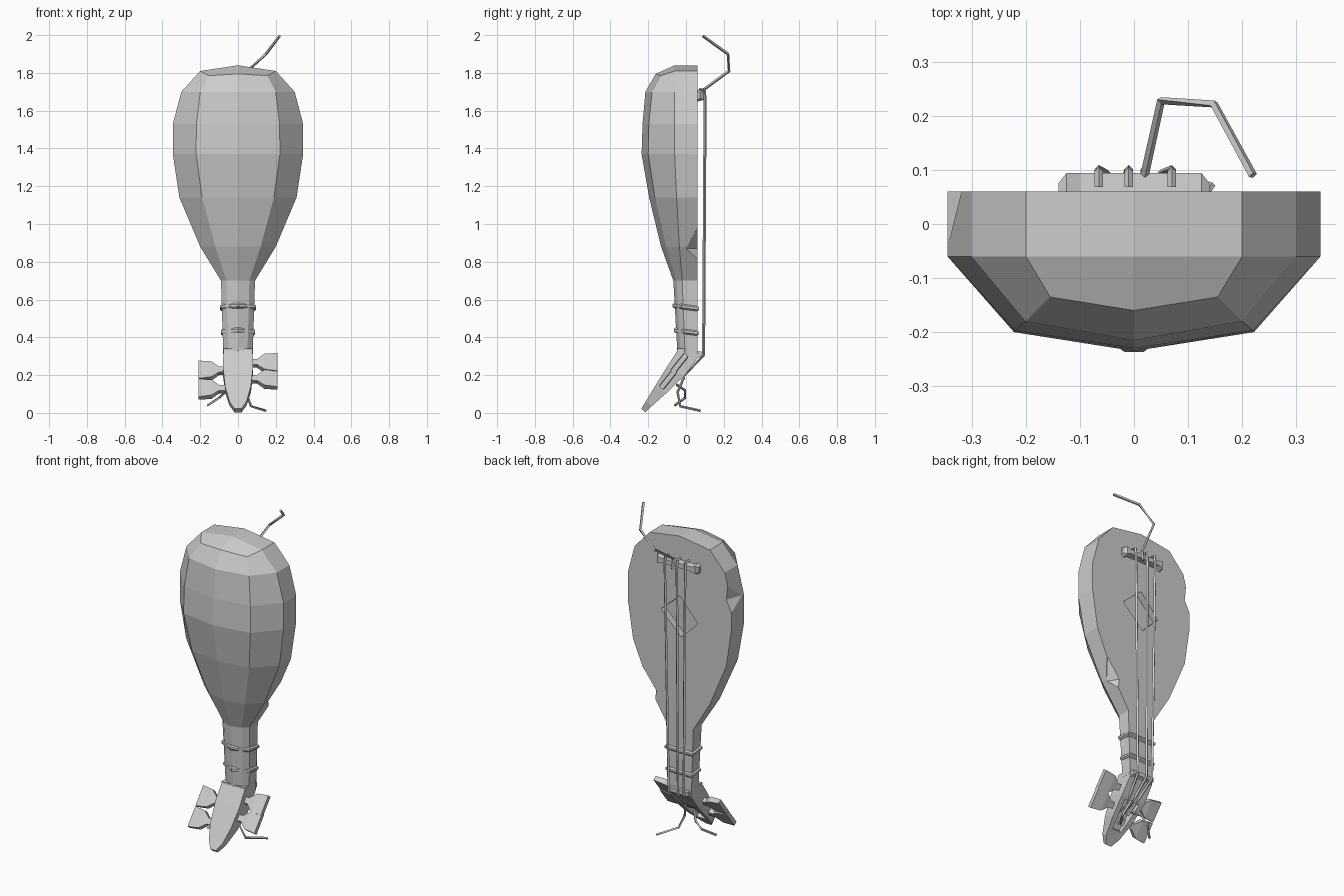
import bpy, bmesh
from mathutils import Vector

if "Cube" in bpy.data.objects:
    bpy.data.objects.remove(bpy.data.objects["Cube"])


def finish(name, bm):
    bmesh.ops.recalc_face_normals(bm, faces=bm.faces[:])
    me = bpy.data.meshes.new(name)
    bm.to_mesh(me)
    bm.free()
    ob = bpy.data.objects.new(name, me)
    bpy.context.collection.objects.link(ob)
    return ob


def loft(rings, cap_start=True, cap_end=True):
    bm = bmesh.new()
    rows = [[bm.verts.new(p) for p in r] for r in rings]
    n = len(rows[0])
    for a, b in zip(rows, rows[1:]):
        for i in range(n):
            j = (i + 1) % n
            bm.faces.new((a[i], a[j], b[j], b[i]))
    if cap_start:
        bm.faces.new(rows[0])
    if cap_end:
        bm.faces.new(rows[-1])
    return bm, rows


def hull(name, pts):
    bm = bmesh.new()
    for p in pts:
        bm.verts.new(p)
    bmesh.ops.convex_hull(bm, input=bm.verts[:])
    return finish(name, bm)


def cut(ob, cutter):
    mod = ob.modifiers.new("cut", 'BOOLEAN')
    mod.operation = 'DIFFERENCE'
    mod.solver = 'EXACT'
    mod.object = cutter
    bpy.context.view_layer.objects.active = ob
    bpy.ops.object.modifier_apply(modifier=mod.name)
    bpy.data.objects.remove(cutter)


def wire(name, pts, r=0.008):
    # four-sided string along a path
    pts = [Vector(p) for p in pts]
    rings = []
    for i, p in enumerate(pts):
        d = pts[min(i + 1, len(pts) - 1)] - pts[max(i - 1, 0)]
        u = d.cross(Vector((1, 0, 0))).normalized()
        v = d.cross(u).normalized()
        rings.append([p + u * r, p + v * r, p - u * r, p - v * r])
    return finish(name, loft(rings)[0])


# body and neck: z, rim half width, rim y, rib x, rib y, spine y
def section(z, w, ys, rx, ry, yc):
    right = [(w, .06, z), (w, ys, z), (rx, ry, z)]
    return right + [(0, yc, z)] + [(-x, y, h) for x, y, h in reversed(right)]


stations = [
    (1.81, .20, -.06, .155, -.135, -.16), (1.70, .30, -.06, .20, -.18, -.215),
    (1.53, .345, -.06, .22, -.197, -.23), (1.37, .345, -.06, .222, -.20, -.235),
    (1.14, .31, -.05, .19, -.165, -.195), (.88, .20, -.035, .12, -.105, -.132),
    (.70, .09, -.02, .06, -.05, -.067), (.31, .078, -.005, .05, -.03, -.045)]
rings = [section(*s) for s in stations]
rings[0][2] = (.155, -.135, 1.785)
rings[0][4] = (-.155, -.135, 1.785)
rings[0][3] = (0, -.16, 1.795)
bm, rows = loft(rings, cap_start=False)
t = rows[0]
back, front = bm.verts.new((0, .06, 1.84)), bm.verts.new((0, -.06, 1.84))
for f in ((back, front, t[1], t[0]), (back, front, t[5], t[6]),
          (front, t[3], t[2], t[1]), (front, t[3], t[4], t[5]), (back, t[0], t[6])):
    bm.faces.new(f)
body = finish("body_and_neck", bm)

# chipped rim edges
cut(body, hull("chip_a", [(.25, .075, 1.01), (.155, .075, .795), (.145, .075, .87),
                          (.195, 0, .87), (.45, .075, .9), (.45, .0, .9)]))
cut(body, hull("chip_b", [(-.317, .075, 1.66), (-.345, .075, 1.46), (-.305, .075, 1.54),
                          (-.345, -.04, 1.54), (-.45, .075, 1.55), (-.45, -.04, 1.55)]))
# diamond sound hole
diamond = [(0, 1.48), (.125, 1.37), (-.01, 1.235), (-.12, 1.345)]
cut(body, hull("hole", [(x, y, z) for x, z in diamond for y in (.02, .1)]))

# wrapped frets
for k, z in enumerate((.56, .43)):
    w = .095 - .005 * k
    prof = [(w, .068), (w, -.022 + .01 * k), (0, -.072 + .008 * k),
            (-w, -.022 + .01 * k), (-w, .068)]
    fr = []
    for dz, s in ((-.014, .9), (-.006, 1), (.006, 1), (.014, .9)):
        fr.append([(x * s, y * s, z + dz - (y - .0) * .12) for x, y in prof])
    finish(f"fret_{k + 1}", loft(fr)[0])

# bent-back peg box: front (y, z), back (y, z), half width
head = [((-.045, .33), (.06, .29), .077), ((-.10, .245), (-.005, .20), .08),
        ((-.165, .14), (-.10, .108), .068), ((-.213, .06), (-.18, .037), .045),
        ((-.237, .022), (-.216, .003), .018)]
rings = [[(w, *f), (-w, *f), (-w, *b), (w, *b)] for f, b, w in head]
rings.insert(0, [(.077, -.045, .34), (-.077, -.045, .34), (-.077, .06, .34), (.077, .06, .34)])
peg_box = finish("peg_box", loft(rings)[0])
cut(peg_box, hull("slot", [(s * w, y, z) for s in (-1, 1) for w, y, z in
                           ((.05, -.06, .23), (.05, .03, .14), (.03, -.16, .085), (.03, -.12, .03))]))

# tuning pegs: side, y, z
axis, normal = Vector((0, .62, .78)), Vector((0, .78, -.62))
outline = [(.0, .018, .014), (.10, .018, .014), (.14, .052, .017), (.208, .06, .013)]
for k, (s, y, z) in enumerate(((1, -.035, .262), (1, -.095, .178), (-1, -.06, .222), (-1, -.135, .125))):
    c = Vector((0, y, z))
    rings = [[c + Vector((s * x, 0, 0)) + axis * a * h + normal * b * n
              for a, b in ((1, 1), (-1, 1), (-1, -1), (1, -1))] for x, h, n in outline]
    finish(f"tuning_peg_{k + 1}", loft(rings)[0])

# bridge with flared ends
rings = []
for x, h, y in ((-.14, .022, .075), (-.125, .033, .094), (-.10, .02, .094),
                (.10, .02, .094), (.125, .033, .094), (.14, .022, .075)):
    rings.append([(x, .055, 1.68 - h), (x, .055, 1.68 + h),
                  (x, y, 1.68 + h * .7), (x, y, 1.68 - h * .7)])
finish("bridge", loft(rings)[0])

# nut
hull("nut", [(s * .07, y, z) for s in (-1, 1) for y, z in
             ((.05, .285), (.05, .325), (.082, .325), (.082, .30))])

# intact strings
for k, (x0, x1, x2) in enumerate(((-.065, -.05, -.03), (-.01, -.012, -.005), (.07, .05, .03))):
    wire(f"string_{k + 1}", [(x0, .068, 1.712), (x0, .098, 1.712), (x0, .101, 1.65),
                             (x1, .093, .305), (x2, -.005, .205), (x2, -.09, .15)])
# broken string and its curled ends
wire("string_stub", [(.02, .101, 1.65), (.02, .092, 1.71), (.05, .228, 1.81),
                     (.148, .222, 1.90), (.22, .09, 1.995)])
wire("loose_end_right", [(.01, -.01, .19), (.04, -.045, .11), (.07, -.03, .035), (.145, .075, .012)], .007)
wire("loose_end_left", [(-.02, -.05, .15), (-.06, -.005, .12), (-.10, -.005, .08), (-.16, -.06, .04)], .007)
